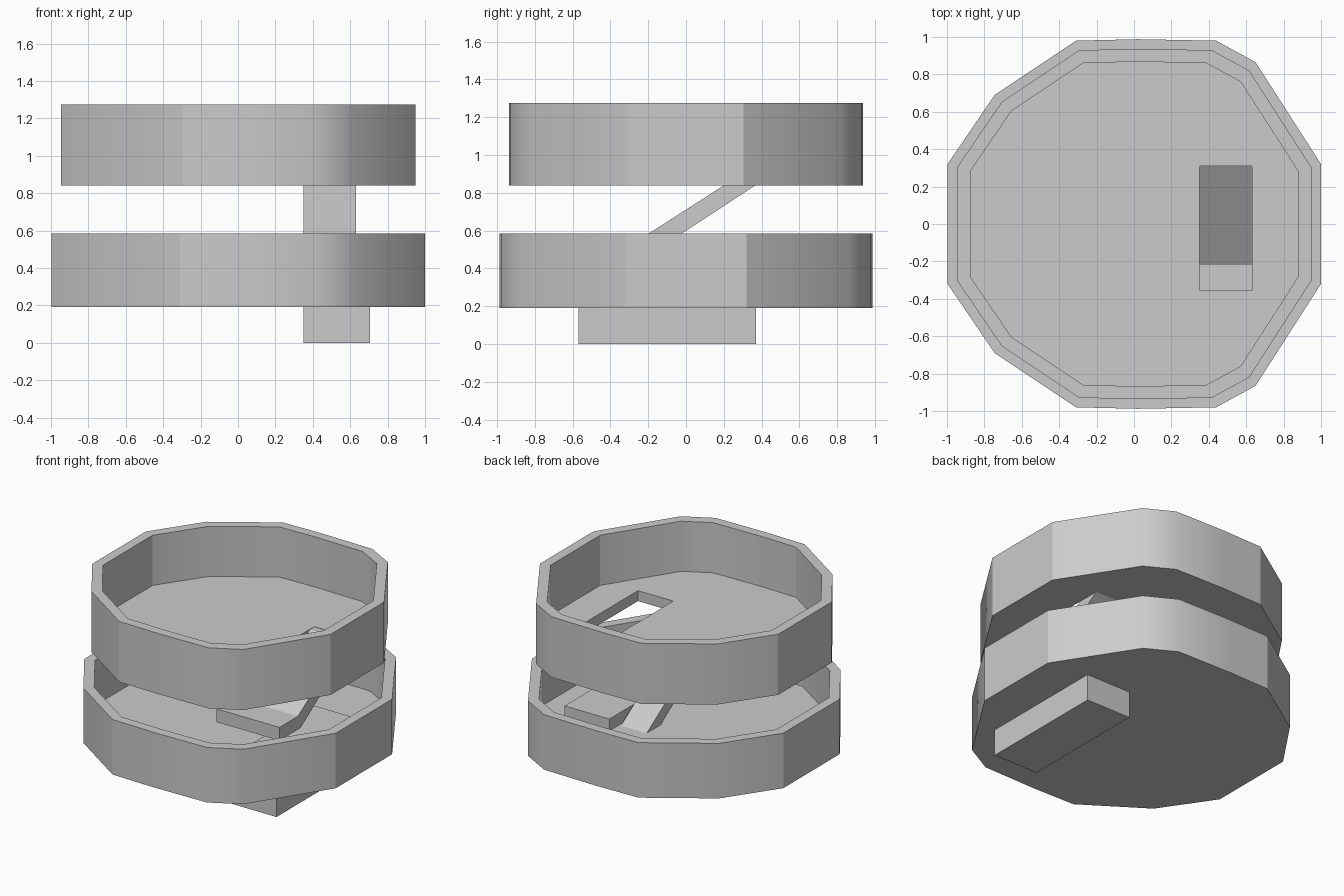
import bpy, bmesh, math

if "Cube" in bpy.data.objects:
    bpy.data.objects.remove(bpy.data.objects["Cube"])

# Half of the tray outline, mirrored across y = 0
HALF = [(1.0, .32), (.65, .865), (.44, .98), (.02, .988), (-.31, .98), (-.745, .69), (-.997, .32)]
OUTLINE = HALF + [(x, -y) for x, y in reversed(HALF)]


def finish(name, bm):
    bmesh.ops.recalc_face_normals(bm, faces=bm.faces)
    mesh = bpy.data.meshes.new(name)
    bm.to_mesh(mesh)
    bm.free()
    ob = bpy.data.objects.new(name, mesh)
    bpy.context.collection.objects.link(ob)
    return ob


def tray(name, outer, inner, z0, floor, z1):
    """Open tray: bottom, outer wall, rim, inner wall, floor."""
    bm = bmesh.new()
    rings = [[bm.verts.new((x * s, y * s, z)) for x, y in OUTLINE]
             for s, z in ((outer, z0), (outer, z1), (inner, z1), (inner, floor))]
    n = len(OUTLINE)
    for a, b in zip(rings, rings[1:]):
        for i in range(n):
            bm.faces.new((a[i], a[(i + 1) % n], b[(i + 1) % n], b[i]))
    bm.faces.new(rings[0])
    bm.faces.new(rings[-1])
    ob = finish(name, bm)
    bpy.context.view_layer.objects.active = ob
    ob.select_set(True)
    bpy.ops.object.shade_smooth_by_angle(angle=math.radians(30))
    ob.select_set(False)
    return ob


def extrude_x(name, profile, x0, x1):
    """Side profile of (y, z) points swept across x."""
    bm = bmesh.new()
    a = [bm.verts.new((x0, y, z)) for y, z in profile]
    b = [bm.verts.new((x1, y, z)) for y, z in profile]
    n = len(profile)
    bm.faces.new(a)
    bm.faces.new(b)
    for i in range(n):
        bm.faces.new((a[i], a[(i + 1) % n], b[(i + 1) % n], b[i]))
    return finish(name, bm)


def box(name, x0, x1, y0, y1, z0, z1):
    return extrude_x(name, [(y0, z0), (y1, z0), (y1, z1), (y0, z1)], x0, x1)


# Trays
tray("lower_tray", 1.0, .93, .19, .26, .585)
upper = tray("upper_tray", .948, .878, .84, .915, 1.275)

# Opening in the upper floor
cutter = box("opening_cutter", .35, .63, -.355, .365, .7, 1.1)
cutter.hide_render = True
cutter.hide_viewport = True
cut = upper.modifiers.new("opening", 'BOOLEAN')
cut.operation = 'DIFFERENCE'
cut.solver = 'EXACT'
cut.object = cutter

# Base block passing through the lower floor
box("base_block", .35, .705, -.57, .37, 0, .345)

# Switchback ramp: upper flight, landing, lower flight
extrude_x("upper_ramp", [(-.22, .57), (.315, .913), (.368, .913), (.368, .84), (-.19, .475), (-.22, .475)], .35, .63)
box("ramp_landing", .13, .63, -.43, -.22, .475, .57)
extrude_x("lower_ramp", [(-.22, .57), (.26, .26), (.1, .26), (-.22, .475)], .13, .335)
